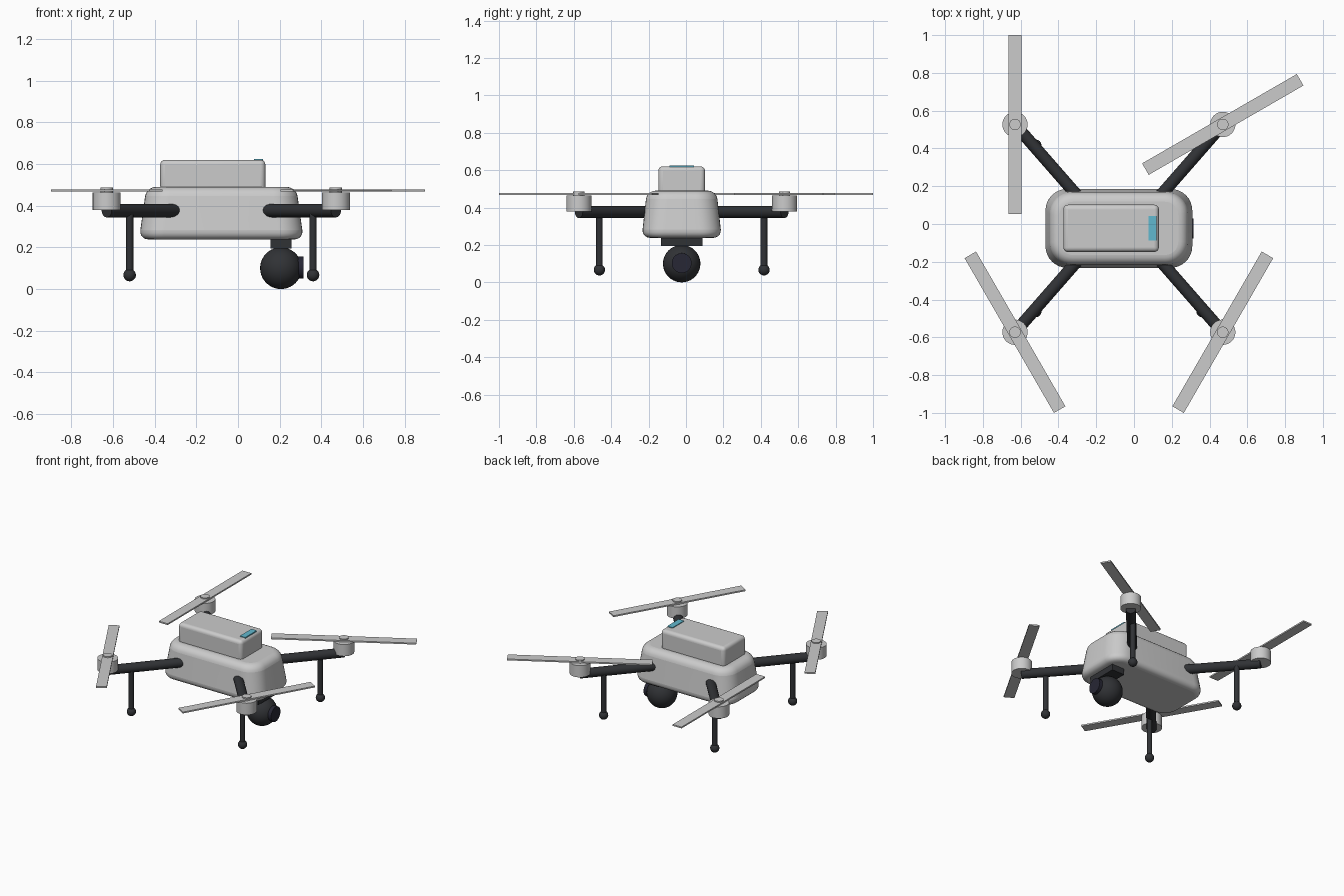
import bpy, bmesh
from math import radians
from mathutils import Vector, Matrix

if "Cube" in bpy.data.objects:
    bpy.data.objects.remove(bpy.data.objects["Cube"])

CX, CY = -0.08, -0.023   # centre of the airframe


def material(name, col):
    m = bpy.data.materials.new(name)
    m.diffuse_color = (*col, 1)
    m.use_nodes = True
    m.node_tree.nodes["Principled BSDF"].inputs["Base Color"].default_value = m.diffuse_color
    return m


DARK = material("dark_plastic", (0.03, 0.032, 0.036))
GLASS = material("lens_glass", (0.02, 0.02, 0.035))
TEAL = material("teal_light", (0.12, 0.48, 0.62))


def finish(name, bm, mat=None, bevel=0, smooth=True):
    bmesh.ops.recalc_face_normals(bm, faces=bm.faces)
    me = bpy.data.meshes.new(name)
    bm.to_mesh(me)
    bm.free()
    ob = bpy.data.objects.new(name, me)
    bpy.context.collection.objects.link(ob)
    if mat:
        me.materials.append(mat)
    if bevel:
        b = ob.modifiers.new("bevel", "BEVEL")
        b.width, b.segments = bevel, 5
        b.limit_method, b.angle_limit = "ANGLE", radians(40)
    if smooth:
        bpy.ops.object.select_all(action="DESELECT")
        ob.select_set(True)
        bpy.context.view_layer.objects.active = ob
        bpy.ops.object.shade_smooth_by_angle(angle=radians(35))
    return ob


def box(name, centre, size, mat=None, bevel=0, corner=0, top=(1, 1), turn=0):
    """Box with optional top taper, rounded upright corners and edge bevel."""
    bm = bmesh.new()
    bmesh.ops.create_cube(bm, size=1)
    for v in bm.verts:
        if v.co.z > 0:
            v.co.x *= top[0]
            v.co.y *= top[1]
    bm.transform(Matrix.Diagonal((*size, 1)))
    if corner:
        upright = [e for e in bm.edges
                   if abs(e.verts[0].co.z - e.verts[1].co.z) > size[2] / 2]
        bmesh.ops.bevel(bm, geom=upright, offset=corner, segments=8,
                        profile=0.5, affect="EDGES")
    bm.transform(Matrix.Translation(centre) @ Matrix.Rotation(radians(turn), 4, "Z"))
    return finish(name, bm, mat, bevel, bool(bevel))


def rod(name, a, b, r, mat=None):
    a, b = Vector(a), Vector(b)
    bm = bmesh.new()
    bmesh.ops.create_cone(bm, cap_ends=True, segments=32, radius1=r, radius2=r,
                          depth=(b - a).length)
    rot = (b - a).to_track_quat("Z", "Y").to_matrix().to_4x4()
    bm.transform(Matrix.Translation((a + b) / 2) @ rot)
    return finish(name, bm, mat)


def ball(name, centre, r, mat):
    bm = bmesh.new()
    bmesh.ops.create_uvsphere(bm, u_segments=32, v_segments=20, radius=r)
    bm.transform(Matrix.Translation(centre))
    return finish(name, bm, mat)


# Hull, battery and status light
box("body", (CX, CY, 0.364), (0.79, 0.428, 0.252), bevel=0.045, corner=0.115,
    top=(0.91, 0.87))
box("battery", (CX - 0.041, CY, 0.545), (0.505, 0.25, 0.15), bevel=0.024)
box("status_light", (0.098, CY, 0.615), (0.042, 0.13, 0.02), TEAL)

# Camera under the nose
box("camera_mount", (0.206, CY, 0.228), (0.1, 0.22, 0.065), DARK)
ball("camera_ball", (0.206, CY, 0.1), 0.1, DARK)
rod("camera_lens", (0.23, CY, 0.103), (0.315, CY, 0.103), 0.053, GLASS)

# Four arms, each with motor, propeller and leg
for sx, sy, turn, tag in ((-1, 1, 90, "back_left"), (1, 1, 30, "front_left"),
                          (-1, -1, -60, "back_right"), (1, -1, 60, "front_right")):
    mx, my = CX + sx * 0.55, CY + sy * 0.55
    lx, ly = CX + sx * 0.44, CY + sy * 0.44
    rod(tag + "_arm", (CX + sx * 0.2, CY + sy * 0.15, 0.376), (mx, my, 0.376), 0.032, DARK)
    rod(tag + "_motor", (mx, my, 0.38), (mx, my, 0.464), 0.067)
    rod(tag + "_propeller_cap", (mx, my, 0.46), (mx, my, 0.486), 0.03)
    box(tag + "_propeller", (mx, my, 0.473), (0.946, 0.07, 0.01), turn=turn)
    rod(tag + "_leg", (lx, ly, 0.067), (lx, ly, 0.376), 0.0175, DARK)
    ball(tag + "_foot", (lx, ly, 0.067), 0.03, DARK)
